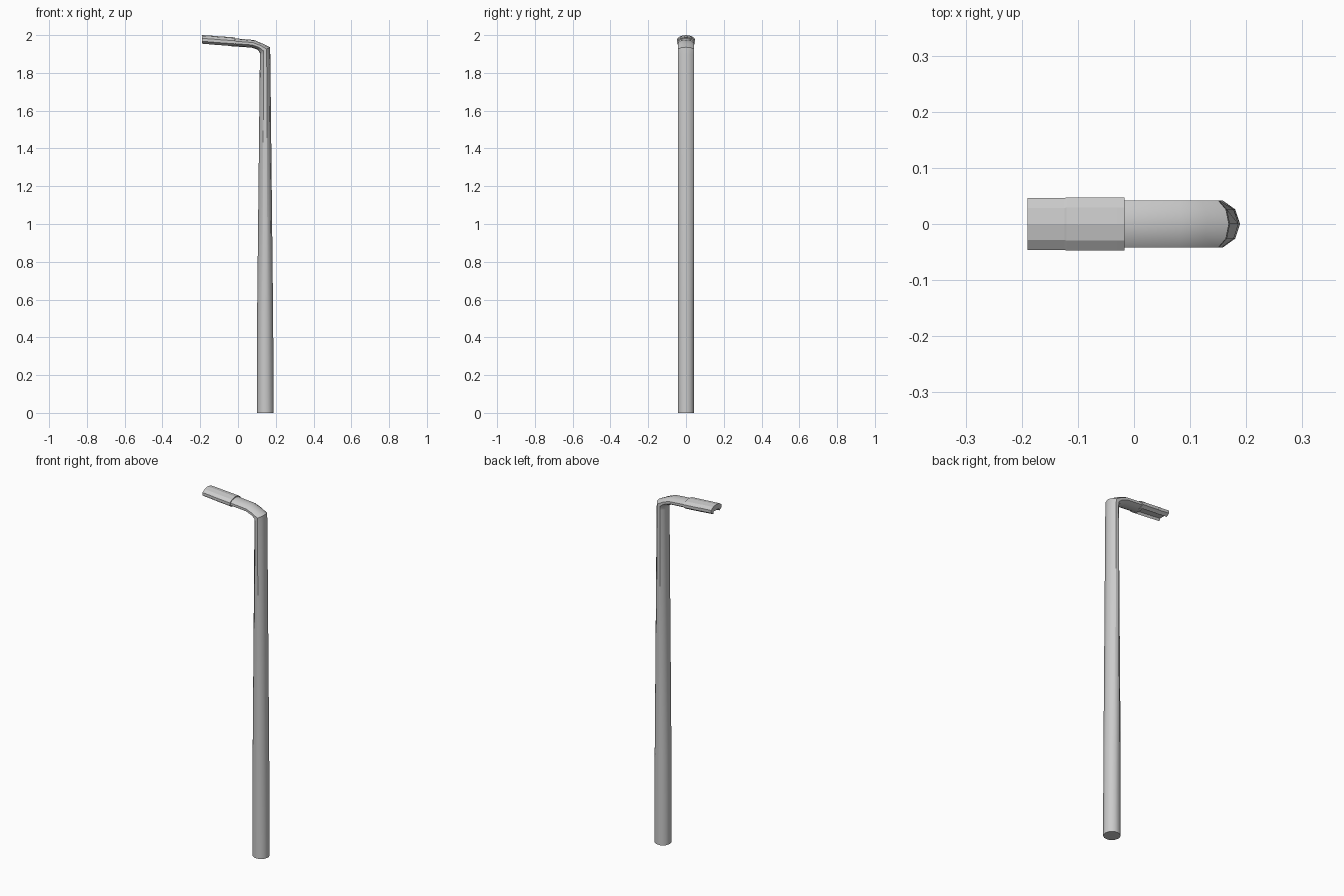
import bpy, bmesh, math

if "Cube" in bpy.data.objects:
    bpy.data.objects.remove(bpy.data.objects["Cube"])

SIDES = 10


def loft(name, rings):
    """Skin a list of equal-length rings and close both ends."""
    bm = bmesh.new()
    loops = [[bm.verts.new(p) for p in ring] for ring in rings]
    n = len(loops[0])
    for a, b in zip(loops, loops[1:]):
        for i in range(n):
            j = (i + 1) % n
            bm.faces.new((a[i], a[j], b[j], b[i]))
    bm.faces.new(loops[0])
    bm.faces.new(loops[-1])
    bmesh.ops.recalc_face_normals(bm, faces=bm.faces[:])
    mesh = bpy.data.meshes.new(name)
    bm.to_mesh(mesh)
    bm.free()
    obj = bpy.data.objects.new(name, mesh)
    bpy.context.collection.objects.link(obj)
    return obj


def oval_ring(inner, outer, half_width):
    """Ten-sided oval spanning an inner and an outer point in the xz plane."""
    cx, cz = (inner[0] + outer[0]) / 2, (inner[1] + outer[1]) / 2
    dx, dz = (outer[0] - inner[0]) / 2, (outer[1] - inner[1]) / 2
    ring = []
    for i in range(SIDES):
        a = 2 * math.pi * i / SIDES
        ring.append((cx + dx * math.cos(a), half_width * math.sin(a), cz + dz * math.cos(a)))
    return ring


# Tapered pole bending into the short arm: inner and outer outline points
outline = [
    ((0.100, 0.0), (0.189, 0.0)),
    ((0.101, 0.5), (0.186, 0.5)),
    ((0.116, 1.895), (0.171, 1.895)),
    ((0.115, 1.908), (0.169, 1.936)),
    ((0.103, 1.924), (0.130, 1.955)),
    ((0.070, 1.934), (0.085, 1.974)),
    ((-0.035, 1.941), (-0.030, 1.984)),
]
pole = loft("pole_and_arm", [oval_ring(i, o, 0.044) for i, o in outline])
bpy.context.view_layer.objects.active = pole
pole.select_set(True)
bpy.ops.object.shade_smooth_by_angle(angle=math.radians(40))


def head_ring(x, bottom, top, half_width, recess):
    """Faceted oval whose underside is pushed up into a trough."""
    ring = oval_ring((x, bottom), (x, top), half_width)
    lip_a, mid, lip_b = ring[4], ring[5], ring[6]
    up = mid[2] + recess
    trough = [(x, lip_a[1] * 0.8, up), (x, 0, up), (x, lip_b[1] * 0.8, up)]
    return ring[:5] + trough + ring[6:]


# Flat-faceted lamp head with a slightly wider rear section
lamp_head = loft("lamp_head", [
    head_ring(-0.017, 1.936, 1.988, 0.050, 0.006),
    head_ring(-0.030, 1.937, 1.989, 0.050, 0.018),
    head_ring(-0.120, 1.944, 1.995, 0.050, 0.018),
    head_ring(-0.124, 1.944, 1.996, 0.0485, 0.018),
    head_ring(-0.190, 1.950, 2.000, 0.0485, 0.018),
])
